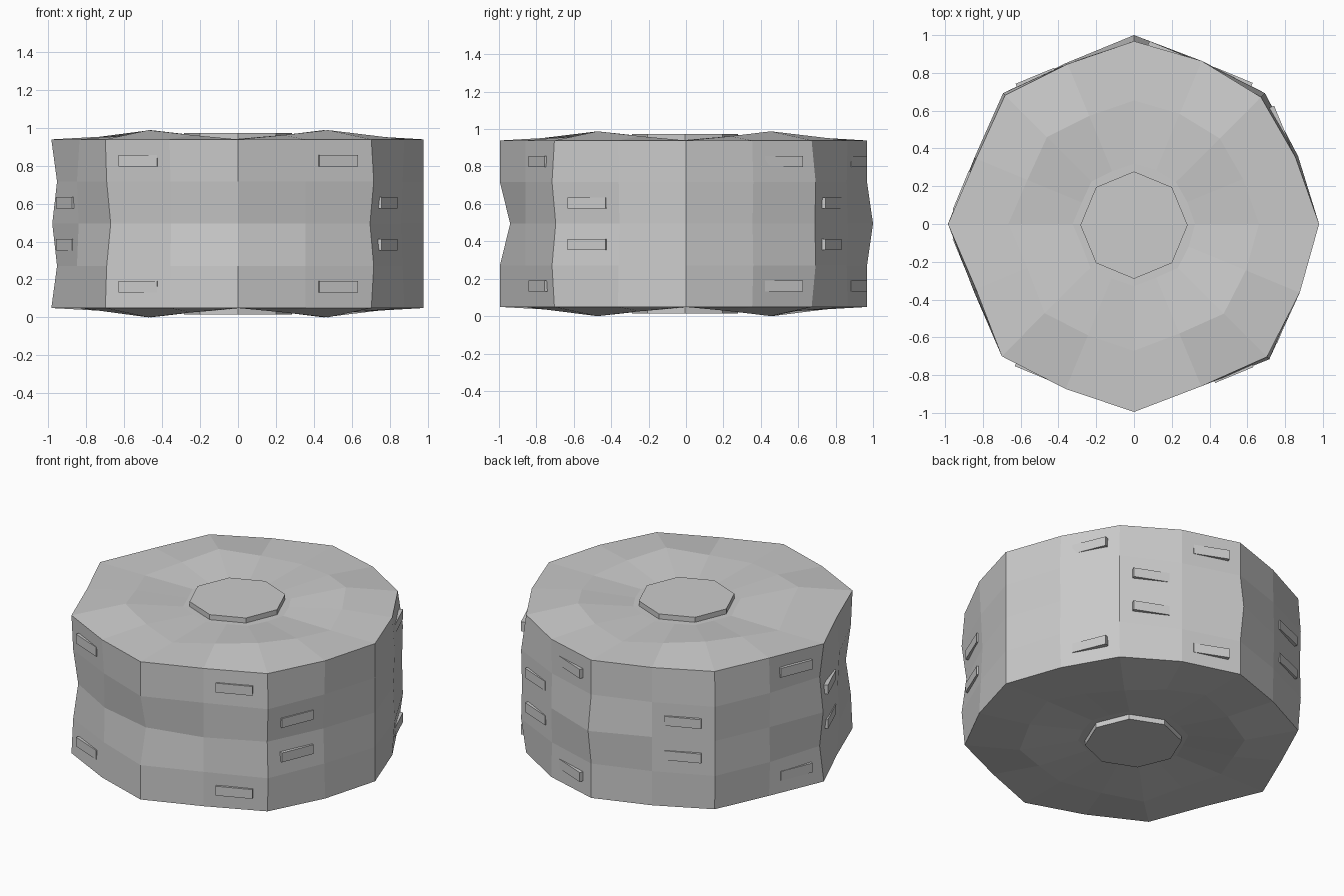
import bpy, bmesh
from math import cos, sin, radians, pi
from mathutils import Matrix

if "Cube" in bpy.data.objects:
    bpy.data.objects.remove(bpy.data.objects["Cube"])

ZC = 0.494
# Side radii every 22.5 degrees: at the rim, at quarter height, at mid height
R = [(.98, .98, .98), (.925, .94, .93), (.95, .98, .975), (.935, .93, .935),
     (.968, .968, 1.0), (.917, .92, .925), (.965, .98, .975), (.905, .915, .91),
     (.985, .955, .98), (.905, .92, .91), (.99, .98, .95), (.945, .93, .925),
     (.995, .995, .94), (.93, .93, .93), (.995, 1.013, .985), (.95, .94, .93)]


def finish(bm, name):
    bmesh.ops.recalc_face_normals(bm, faces=bm.faces)
    me = bpy.data.meshes.new(name)
    bm.to_mesh(me)
    bm.free()
    ob = bpy.data.objects.new(name, me)
    bpy.context.collection.objects.link(ob)
    return ob


# Stone drum: stacked 16-point rings, capped by a gently dented top and bottom
def cap_ring(scale, dz):
    return [(R[k][0] * scale, dz(k)) for k in range(16)]


def bump(k):
    return {0: .445, 2: .494}.get(k % 4, .468)


upper = [cap_ring(.33, lambda k: .448), cap_ring(.675, bump),
         cap_ring(1, lambda k: .445),
         [(R[k][1], .223) for k in range(16)]]
middle = [[(R[k][2], 0) for k in range(16)]]
lower = [[(r, -z) for r, z in ring] for ring in reversed(upper)]

bm = bmesh.new()
rings = []
for ring in upper + middle + lower:
    rings.append([bm.verts.new((r * cos(k * pi / 8), r * sin(k * pi / 8), ZC + z))
                  for k, (r, z) in enumerate(ring)])
for a, b in zip(rings, rings[1:]):
    for k in range(16):
        n = (k + 1) % 16
        bm.faces.new((a[k], a[n], b[n], b[k]))
for ring, z in ((rings[0], .445), (rings[-1], -.445)):
    c = bm.verts.new((0, 0, ZC + z))
    for k in range(16):
        bm.faces.new((ring[k], ring[(k + 1) % 16], c))
finish(bm, "stone_drum")

# Octagonal plugs in the top and bottom
for name, s in (("top_plug", 1), ("bottom_plug", -1)):
    bm = bmesh.new()
    bmesh.ops.create_cone(bm, cap_ends=True, segments=8, radius1=.284, radius2=.284,
                          depth=.08, matrix=Matrix.Translation((0, -.006, ZC + s * .44)))
    # put a corner on the x axis
    a0 = min(abs((v.co.y + .006)) for v in bm.verts)
    if a0 > .01:
        bmesh.ops.rotate(bm, verts=bm.verts, cent=(0, -.006, 0),
                         matrix=Matrix.Rotation(pi / 8, 3, 'Z'))
    finish(bm, name)

# Small raised blocks: (corner the pair sits beside, side of corner, height from middle)
OUTER, INNER = .333, .111
pairs = [(45, -1, OUTER), (45, 1, INNER), (90, -1, OUTER), (135, -1, INNER),
         (180, -1, OUTER), (180, 1, INNER), (225, 1, OUTER), (315, -1, OUTER),
         (315, 1, INNER)]
for i, (corner, side, h) in enumerate(pairs):
    kc = corner // 45 * 2
    km = (kc + side) % 16
    rows = (0, 1) if h == OUTER else (1, 2)
    rc = sum(R[kc][j] for j in rows) / 2 * cos(pi / 8)
    rm = sum(R[km][j] for j in rows) / 2
    d = (rc + rm) / 2 + .013
    ang = radians(corner + side * 22.5)
    for s, tag in ((1, "upper"), (-1, "lower")):
        bm = bmesh.new()
        bmesh.ops.create_cube(bm, size=1)
        m = (Matrix.Translation((0, 0, ZC + s * h)) @ Matrix.Rotation(ang, 4, 'Z')
             @ Matrix.Translation((d - .04, -side * .185, 0))
             @ Matrix.Diagonal((.08, .22, .06, 1)))
        bmesh.ops.transform(bm, matrix=m, verts=bm.verts)
        finish(bm, f"side_block_{i + 1}_{tag}")
